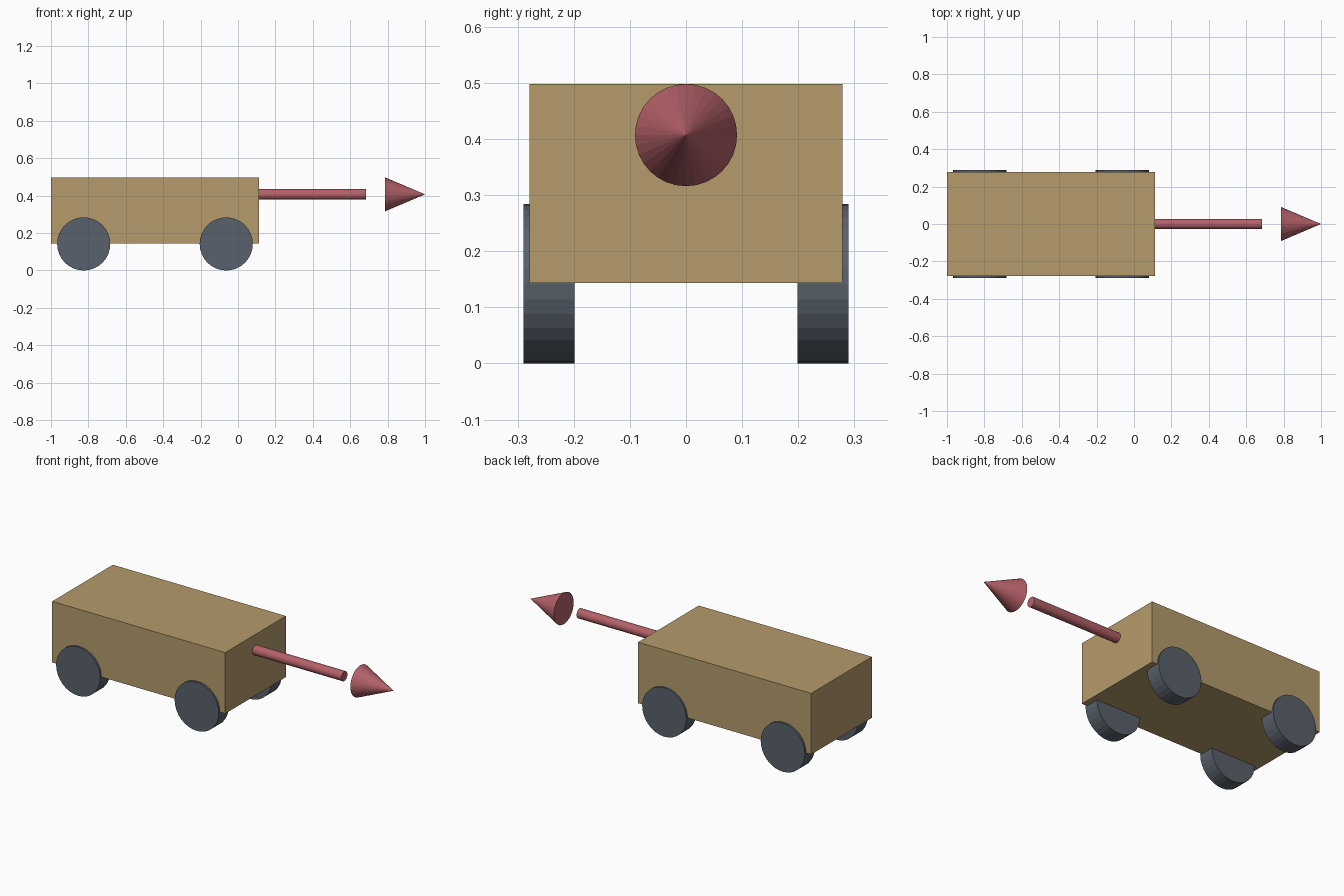
import bpy
from math import pi

if "Cube" in bpy.data.objects:
    bpy.data.objects.remove(bpy.data.objects["Cube"])

def material(name, rgb):
    m = bpy.data.materials.new(name)
    m.diffuse_color = (*rgb, 1)
    m.use_nodes = True
    m.node_tree.nodes["Principled BSDF"].inputs["Base Color"].default_value = m.diffuse_color
    return m

tan = material("tan", (0.46, 0.33, 0.15))
slate = material("slate", (0.10, 0.12, 0.15))
red = material("red", (0.46, 0.12, 0.14))

def finish(name, mat):
    ob = bpy.context.object
    ob.name = name
    ob.data.materials.append(mat)
    return ob

def tube(name, mat, r1, r2, length, loc, rot):
    bpy.ops.mesh.primitive_cone_add(vertices=32, radius1=r1, radius2=r2,
                                    depth=length, location=loc, rotation=rot)
    return finish(name, mat)

# Box body
x0, x1, z0, z1 = -1.0, 0.113, 0.143, 0.498
bpy.ops.mesh.primitive_cube_add(size=1, location=((x0 + x1) / 2, 0, (z0 + z1) / 2))
bpy.context.object.scale = (x1 - x0, 0.557, z1 - z0)
finish("body", tan)
bpy.ops.object.transform_apply(location=False, rotation=False, scale=True)

# Four wheels
for end, x in (("rear", -0.825), ("front", -0.063)):
    for side, s in (("right", -1), ("left", 1)):
        tube(f"wheel_{end}_{side}", slate, 0.142, 0.142, 0.091,
             (x, s * 0.244, 0.142), (pi / 2, 0, 0))

# Direction arrow: shaft from the front face, then a separate head
az = 0.407
tube("arrow_shaft", red, 0.028, 0.028, 0.684 - x1, ((x1 + 0.684) / 2, 0, az), (0, pi / 2, 0))
tube("arrow_head", red, 0.091, 0, 0.214, (0.893, 0, az), (0, pi / 2, 0))
